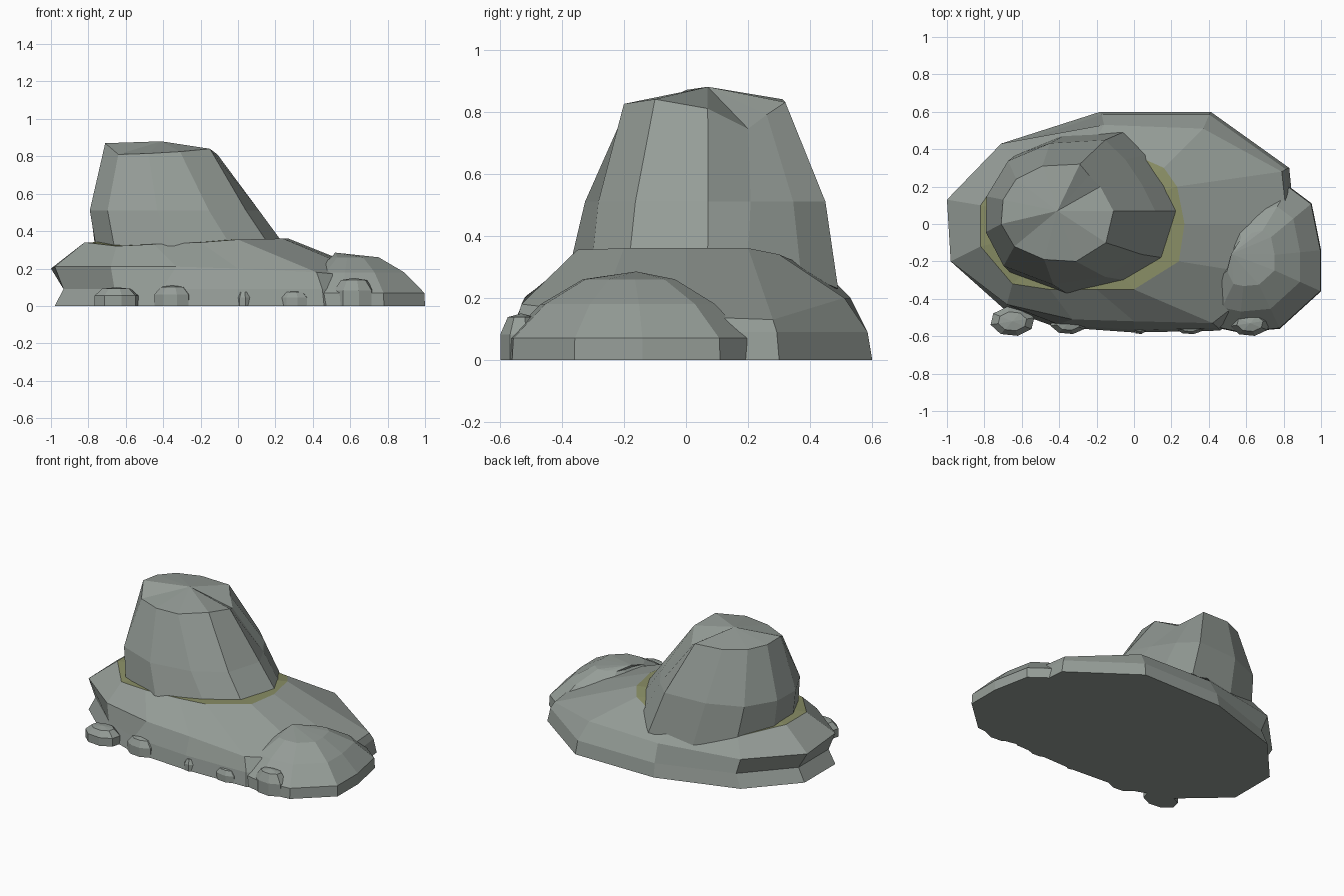
import bpy
import bmesh
import math
from mathutils import Vector

default_cube = bpy.data.objects.get("Cube")
if default_cube:
    bpy.data.objects.remove(default_cube, do_unlink=True)


def make_material(name, color):
    material = bpy.data.materials.new(name)
    material.use_nodes = True
    material.diffuse_color = color
    shader = material.node_tree.nodes["Principled BSDF"]
    shader.inputs["Base Color"].default_value = color
    shader.inputs["Roughness"].default_value = 0.9
    return material


stone = make_material("grey stone", (0.30, 0.335, 0.31, 1))
moss = make_material("olive moss", (0.25, 0.27, 0.13, 1))


def flat_ring(outline, z):
    """Give a flat outline a height."""
    return [Vector((x, y, z)) for x, y in outline]


def scaled_ring(ring, centre, scale, z):
    """Shrink or grow a ring around a centre, at a new height."""
    middle = Vector((centre[0], centre[1], 0))
    result = []
    for point in ring:
        moved = middle + (point - middle) * scale
        moved.z = z
        result.append(moved)
    return result


def build_rock(name, rings, apex, cap_material=0):
    """Loft stacked rings, close the bottom, and fan the top to an apex."""
    bm = bmesh.new()
    layers = [[bm.verts.new(point) for point in ring] for ring in rings]
    tip = bm.verts.new(apex)
    count = len(layers[0])
    bm.faces.new(layers[0])
    for lower, upper in zip(layers, layers[1:]):
        for i in range(count):
            j = (i + 1) % count
            bm.faces.new((lower[i], lower[j], upper[j], upper[i]))
    for i in range(count):
        face = bm.faces.new((layers[-1][i], layers[-1][(i + 1) % count], tip))
        face.material_index = cap_material
    bmesh.ops.recalc_face_normals(bm, faces=bm.faces)
    mesh = bpy.data.meshes.new(name)
    bm.to_mesh(mesh)
    bm.free()
    mesh.materials.append(stone)
    mesh.materials.append(moss)
    rock = bpy.data.objects.new(name, mesh)
    bpy.context.collection.objects.link(rock)
    return rock


# Broad base: foot, undercut waist, rim and mossy plateau
foot_outline = [
    (-.98, .13), (-.71, .43), (-.18, .6), (.41, .6), (.83, .3), (.86, 0),
    (.8, -.3), (.46, -.57), (0, -.58), (-.42, -.55), (-.7, -.45), (-.98, -.2)]
base_foot = flat_ring(foot_outline, 0)
base_waist = scaled_ring(base_foot, (.1, 0), .975, .09)
for point in base_waist:
    if point.x < -.6:
        point.x += .02
base_rim = [Vector(p) for p in [
    (-1, .13, .2), (-.71, .43, .2), (-.16, .53, .2), (.37, .51, .2),
    (.79, .28, .13), (.82, 0, .14), (.74, -.28, .15), (.42, -.53, .18),
    (0, -.52, .2), (-.33, -.51, .21), (-.68, -.43, .21), (-.98, -.2, .21)]]
base_plateau = [Vector(p) for p in [
    (-.82, .1, .34), (-.64, .36, .31), (-.2, .46, .27), (.16, .3, .34),
    (.23, .2, .36), (.27, 0, .36), (.24, -.2, .36), (0, -.35, .355),
    (-.2, -.35, .34), (-.45, -.35, .33), (-.65, -.32, .32), (-.82, -.12, .34)]]
build_rock("base_rock", [base_foot, base_waist, base_rim, base_plateau],
           (-.3, 0, .345), cap_material=1)

# Tall stump-like peak with a chipped notch in its crown
peak_foot = [Vector(p) for p in [
    (-.76, .15, .28), (-.63, .37, .24), (-.38, .47, .22), (-.06, .49, .23),
    (.07, .37, .28), (.17, .2, .34), (.23, .07, .35), (.15, -.18, .35),
    (-.05, -.3, .34), (-.36, -.37, .32), (-.66, -.26, .31), (-.76, -.06, .32)]]
peak_crown = [Vector(p) for p in [
    (-.7, .13, .86), (-.63, .24, .85), (-.49, .31, .84), (-.29, .32, .83),
    (-.24, .26, .79), (-.18, .2, .745), (-.11, .07, .81), (-.15, -.1, .84),
    (-.31, -.2, .825), (-.48, -.19, .815), (-.64, -.12, .81), (-.71, 0, .87)]]
peak_middle = []
for low, high in zip(peak_foot, peak_crown):
    point = low.lerp(high, .37)
    point.x = -.32 + (point.x + .3) * 1.07
    point.y = .06 + (point.y - .06) * 1.06
    point.z = .51
    peak_middle.append(point)
build_rock("peak_rock", [peak_foot, peak_middle, peak_crown], (-.41, .07, .88))

# Rounded boulder against the front corner
boulder_outline = [
    (1, -.36), (1, -.14), (.95, .11), (.83, .2), (.68, .17), (.53, .1),
    (.46, -.03), (.42, -.2), (.33, -.37), (.42, -.55), (.56, -.58), (.78, -.56)]
boulder_foot = flat_ring(boulder_outline, 0)
boulder_centre = (.6, -.18)
boulder_rings = [boulder_foot]
for scale, z in ((.99, .07), (.72, .18), (.38, .26)):
    boulder_rings.append(scaled_ring(boulder_foot, boulder_centre, scale, z))
build_rock("corner_boulder", boulder_rings, (.52, -.16, .285))

# Small stones along the front: centre, half sizes, height
pebbles = [
    (-.65, -.52, .12, .08, .1), (-.35, -.53, .1, .06, .11),
    (.03, -.55, .04, .04, .08), (.3, -.55, .08, .04, .08),
    (.62, -.53, .11, .07, .15)]
for number, (x, y, half_x, half_y, height) in enumerate(pebbles):
    outline = []
    for step in range(8):
        angle = math.tau * (step + .3) / 8
        outline.append((x + half_x * math.cos(angle), y + half_y * math.sin(angle)))
    foot = flat_ring(outline, 0)
    belly = scaled_ring(foot, (x, y), 1, height * .55)
    shoulder = scaled_ring(foot, (x, y), .65, height * .92)
    build_rock(f"front_pebble_{number + 1}", [foot, belly, shoulder], (x, y, height))
